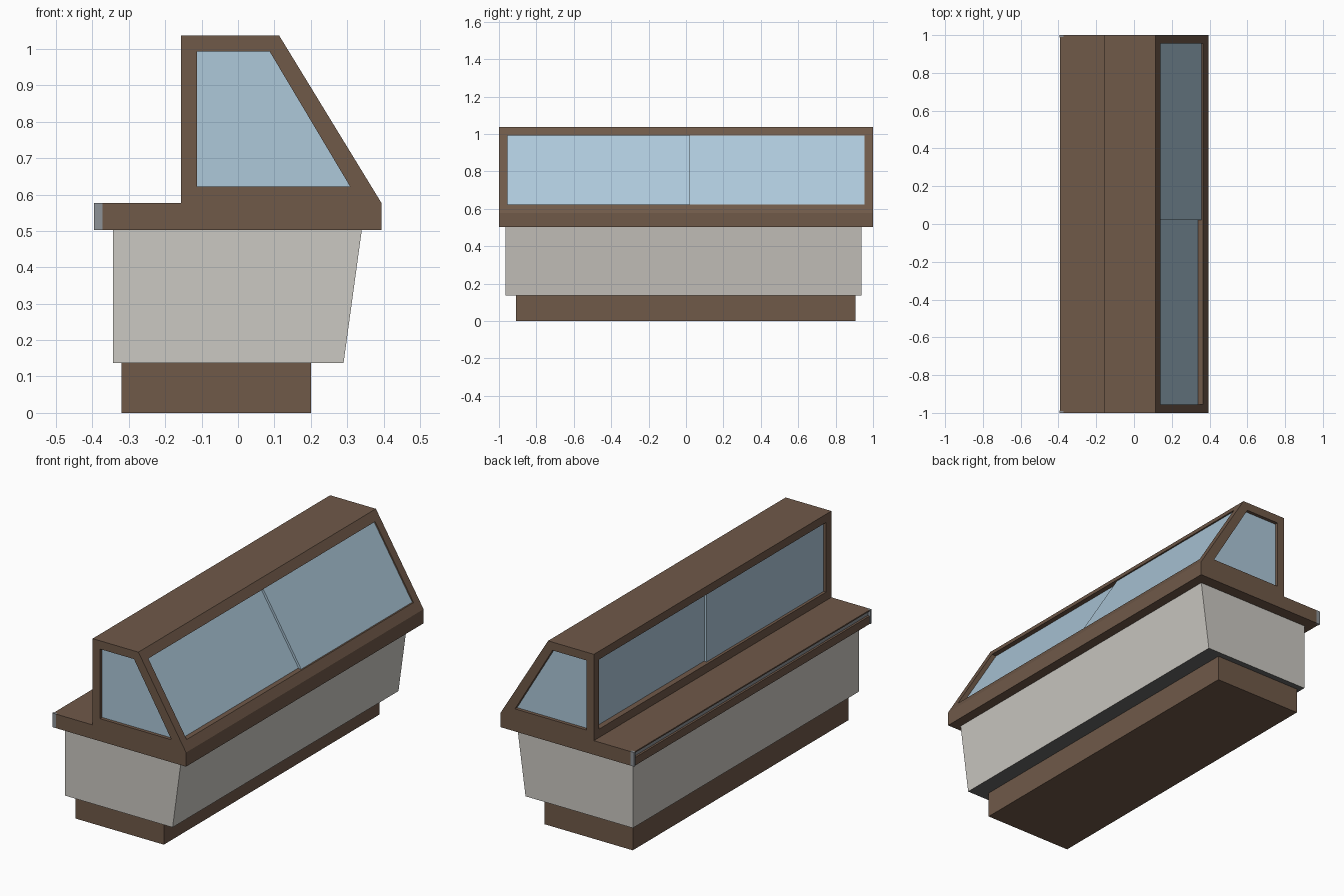
import bpy, bmesh

if "Cube" in bpy.data.objects:
    bpy.data.objects.remove(bpy.data.objects["Cube"])


def material(name, color):
    m = bpy.data.materials.new(name)
    m.diffuse_color = (*color, 1)
    m.use_nodes = True
    m.node_tree.nodes["Principled BSDF"].inputs["Base Color"].default_value = m.diffuse_color
    return m


WOOD = material("brown_wood", (0.16, 0.10, 0.066))
PANEL = material("pale_grey_panel", (0.60, 0.58, 0.54))
GLASS = material("blue_glass", (0.42, 0.58, 0.70))
DARK = material("dark_grey_underside", (0.14, 0.14, 0.14))
METAL = material("grey_metal", (0.27, 0.29, 0.31))


def prism(name, profile, y0, y1, *mats):
    """Extrude an (x, z) profile along y."""
    bm = bmesh.new()
    face = bm.faces.new([bm.verts.new((x, y0, z)) for x, z in profile])
    new = bmesh.ops.extrude_face_region(bm, geom=[face])["geom"]
    for v in new:
        if isinstance(v, bmesh.types.BMVert):
            v.co.y = y1
    bmesh.ops.recalc_face_normals(bm, faces=bm.faces)
    me = bpy.data.meshes.new(name)
    bm.to_mesh(me)
    bm.free()
    for m in mats:
        me.materials.append(m)
    ob = bpy.data.objects.new(name, me)
    bpy.context.collection.objects.link(ob)
    return ob


def box(name, x0, x1, y0, y1, z0, z1, *mats):
    return prism(name, [(x0, z0), (x1, z0), (x1, z1), (x0, z1)], y0, y1, *mats)


def cut(ob, cutter):
    mod = ob.modifiers.new("cut", "BOOLEAN")
    mod.operation = "DIFFERENCE"
    mod.solver = "EXACT"
    mod.object = cutter
    bpy.context.view_layer.objects.active = ob
    bpy.ops.object.modifier_apply(modifier=mod.name)
    bpy.data.objects.remove(cutter)


# Plinth and tapered cabinet with a dark underside
box("plinth", -0.32, 0.20, -0.91, 0.905, 0, 0.138, WOOD)
body = prism("cabinet_body", [(-0.343, 0.137), (0.29, 0.137), (0.34, 0.502), (-0.343, 0.502)],
             -0.965, 0.937, PANEL, DARK)
for p in body.data.polygons:
    if p.normal.z < -0.9:
        p.material_index = 1

# Wooden display frame with shelf, hollowed by the window openings
Z0, Z1 = 0.622, 0.993
frame = prism("display_frame", [(-0.372, 0.502), (0.394, 0.502), (0.394, 0.577), (0.113, 1.037),
                                (-0.157, 1.037), (-0.157, 0.577), (-0.372, 0.577)], -1, 1, WOOD)
side = [(-0.113, Z0), (0.308, Z0), (0.087, Z1), (-0.113, Z1)]
cut(frame, prism("end_cutter", side, -1.2, 1.2, WOOD))
cut(frame, box("long_cutter", -0.5, 0.5, -0.955, 0.955, Z0, Z1, WOOD))

# End windows
for s, n in ((-1, "front"), (1, "back")):
    prism(n + "_end_glass", side, s * 0.982, s * 0.97, GLASS)


def slope_x(z):
    return 0.394 - (z - 0.577) * (0.281 / 0.46)


# Sliding panes: sloped customer side and upright serving side
for name, d, y0, y1 in (("outer", 0.008, 0.02, 0.955), ("inner", 0.027, -0.955, 0.04)):
    a, b = slope_x(Z0) - d, slope_x(Z1) - d
    prism("sloped_glass_" + name, [(a, Z0), (b, Z1), (b - 0.014, Z1), (a - 0.014, Z0)], y0, y1, GLASS)
for name, d, y0, y1 in (("outer", 0.015, -0.955, 0.03), ("inner", 0.030, 0.01, 0.955)):
    box("upright_glass_" + name, -0.157 + d, -0.145 + d, y0, y1, Z0, Z1, GLASS)

# Shelf edge channel: wooden lips, metal strip and end caps
box("channel_upper_lip", -0.391, -0.372, -0.99, 0.99, 0.570, 0.577, WOOD)
box("channel_lower_lip", -0.391, -0.372, -0.99, 0.99, 0.502, 0.545, WOOD)
box("channel_strip", -0.380, -0.372, -0.99, 0.99, 0.545, 0.570, METAL)
for s, n in ((-1, "front"), (1, "back")):
    box(n + "_channel_cap", -0.395, -0.372, s, s * 0.988, 0.502, 0.577, METAL)
